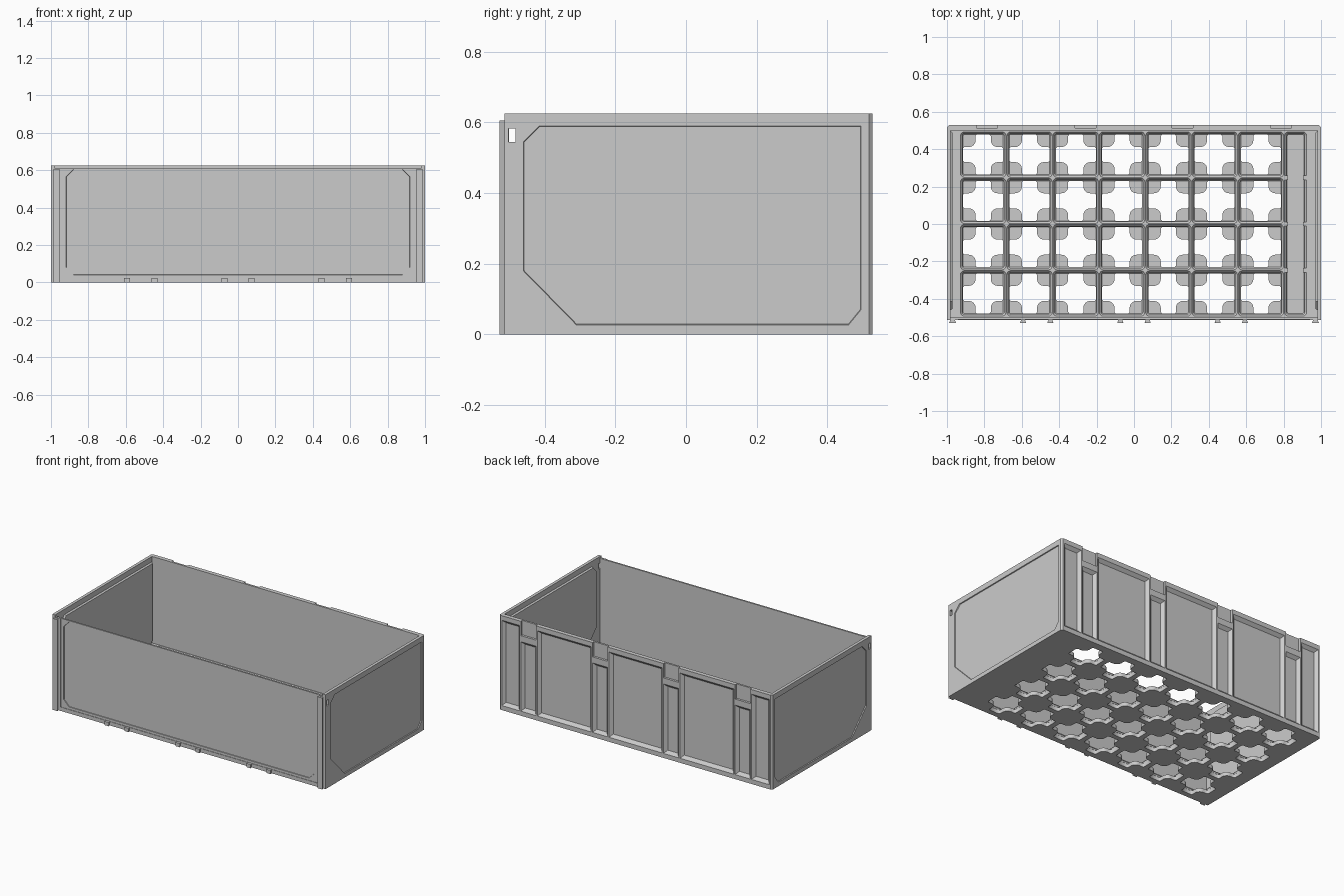
import bpy, bmesh, math
from mathutils import Vector

if "Cube" in bpy.data.objects:
    bpy.data.objects.remove(bpy.data.objects["Cube"])

def add(name, bm):
    me = bpy.data.meshes.new(name)
    bm.to_mesh(me)
    bm.free()
    ob = bpy.data.objects.new(name, me)
    bpy.context.collection.objects.link(ob)
    return ob

def loft(bm, loops):
    """Closed solid through matching 3D loops."""
    rings = [[bm.verts.new(p) for p in lp] for lp in loops]
    n = len(rings[0])
    fs = [bm.faces.new(rings[0]), bm.faces.new(rings[-1])]
    for a, b in zip(rings, rings[1:]):
        for k in range(n):
            fs.append(bm.faces.new((a[k], a[(k + 1) % n], b[(k + 1) % n], b[k])))
    bmesh.ops.recalc_face_normals(bm, faces=fs)

def prisms(name, items):
    """Vertical prisms: (xy outline, z0, z1)."""
    bm = bmesh.new()
    for pts, z0, z1 in items:
        loft(bm, [[(x, y, z) for x, y in pts] for z in (z0, z1)])
    return add(name, bm)

def rect(x0, x1, y0, y1):
    return [(x0, y0), (x1, y0), (x1, y1), (x0, y1)]

def inset(pts, d):
    out, n = [], len(pts)
    for i in range(n):
        p, q, r = (Vector(pts[(i + k) % n]) for k in (-1, 0, 1))
        e, f = (q - p).normalized(), (r - q).normalized()
        a, b = Vector((-e.y, e.x)), Vector((-f.y, f.x))
        out.append(tuple(q + (a + b) * d / (1 + a.dot(b))))
    return out

def carve(ob, mapping, panels):
    """Cut recesses into a wall; panels = (outline, depth, bevel)."""
    bm = bmesh.new()
    for pts, depth, bev in panels:
        loft(bm, [[mapping(u, v, d) for u, v in inset(pts, i)]
                  for d, i in ((-0.02, 0), (0, 0), (depth, bev))])
    cutter = add("recess_cutter", bm)
    cutter.hide_render = True
    m = ob.modifiers.new("recess", 'BOOLEAN')
    m.operation, m.solver, m.object = 'DIFFERENCE', 'EXACT', cutter
    bpy.context.view_layer.objects.active = ob
    bpy.ops.object.modifier_apply(modifier=m.name)
    bpy.data.objects.remove(cutter)

FRONT, BACK, TOP = -0.514, 0.528, 0.625
IN_F, IN_B = -0.50, 0.50

# Side walls: shallow clipped-corner panel outside, matching raised panel inside
side_poly = [(-0.46, 0.18), (-0.31, 0.027), (0.46, 0.027), (0.505, 0.07),
             (0.505, 0.59), (-0.415, 0.59), (-0.46, 0.545)]
side_in = [(min(y, 0.495), z) for y, z in side_poly]
for s, side in ((1, "right"), (-1, "left")):
    wall = prisms(side + "_wall", [(rect(min(s, s * 0.98), max(s, s * 0.98), FRONT, IN_B), 0, TOP)])
    # extend the panel area to the back corner only up to the back wall
    carve(wall, lambda u, v, d: (s * (1 - d), u, v),
          [(inset(side_in, 0.0), 0.006, 0.002),
           (rect(-0.502, -0.482, 0.545, 0.582), 0.05, 0)])
    bm = bmesh.new()
    loft(bm, [[(s * x, y, z) for y, z in inset(side_in, i)] for x, i in ((0.98, 0), (0.970, 0.006))])
    add(side + "_inner_panel", bm)

# Front wall with framed panel
front = prisms("front_wall", [(rect(-0.98, 0.98, FRONT, IN_F), 0, 0.612)])
fmap = lambda u, v, d: (u, FRONT + d, v)
carve(front, fmap, [(rect(-0.94, 0.94, 0.025, 0.64), 0.003, 0)])
c = 0.04
octo = [(-0.92 + c, 0.04), (0.92 - c, 0.04), (0.92, 0.04 + c), (0.92, 0.605 - c),
        (0.92 - c, 0.605), (-0.92 + c, 0.605), (-0.92, 0.605 - c), (-0.92, 0.04 + c)]
carve(front, fmap, [(octo, 0.007, 0.002)])

# Front dovetail rails and small bottom tabs
def dovetail(x, w):
    return [(x - w * 0.7, FRONT), (x - w, -0.528), (x + w, -0.528), (x + w * 0.7, FRONT)]
prisms("front_rails", [(dovetail(s * 0.97, 0.018), 0, 0.605) for s in (-1, 1)])
prisms("front_tabs", [(dovetail(cx + o, 0.016), 0, 0.025)
                      for cx in (-0.52, 0, 0.52) for o in (-0.073, 0.073)])

# Back wall: chamfered ends, wide panels, narrow slots and top notches
back = prisms("back_wall", [([(-1, IN_B), (1, IN_B), (1, 0.517), (0.99, BACK),
                              (-0.99, BACK), (-1, 0.517)], 0, TOP)])
panels = []
for x0, x1 in ((-0.98, -0.85), (-0.72, -0.325), (-0.195, 0.195), (0.325, 0.72), (0.85, 0.98)):
    panels.append((rect(x0, x1, 0.03, 0.595), 0.019, 0.019))
for x in (-0.785, -0.26, 0.26, 0.785):
    panels.append((rect(x - 0.056, x + 0.056, 0.03, 0.49), 0.019, 0.019))
    panels.append((rect(x - 0.056, x + 0.056, 0.53, 0.66), 0.015, 0))
carve(back, lambda u, v, d: (u, BACK - d, v), panels)

# Floor: 7 x 4 cells with cross-shaped openings and stepped corner sockets
P, X0, Y0 = 0.2475, -0.93, -0.495
XE, PAD = X0 + 7 * P, 0.0766
centres = [(X0 + P * (i + 0.5), Y0 + P * (j + 0.5)) for i in range(7) for j in range(4)]

def circle(x, y, r, n=16):
    return [(x + r * math.cos(2 * math.pi * k / n), y + r * math.sin(2 * math.pi * k / n))
            for k in range(n)]

quad = [(0.107, 0.034), (0.1, 0.0406)]
quad += [(PAD + 0.036 * math.cos(a), PAD + 0.036 * math.sin(a))
         for a in (math.radians(270 - 15 * k) for k in range(7))]
quad += [(0.0406, 0.1), (0.034, 0.107)]
cross = []
for k in range(4):
    co, si = round(math.cos(k * math.pi / 2)), round(math.sin(k * math.pi / 2))
    cross += [(x * co - y * si, x * si + y * co) for x, y in quad]

def plate(name, outlines, z0, z1):
    """Flat slab with holes, from a filled 2D curve."""
    cu = bpy.data.curves.new(name, 'CURVE')
    cu.dimensions, cu.fill_mode, cu.extrude = '2D', 'BOTH', (z1 - z0) / 2
    for pts in outlines:
        sp = cu.splines.new('POLY')
        sp.points.add(len(pts) - 1)
        for p, (x, y) in zip(sp.points, pts):
            p.co = (x, y, 0, 1)
        sp.use_cyclic_u = True
    ob = bpy.data.objects.new(name, cu)
    ob.location.z = (z0 + z1) / 2
    bpy.context.collection.objects.link(ob)
    bpy.ops.object.select_all(action='DESELECT')
    ob.select_set(True)
    bpy.context.view_layer.objects.active = ob
    bpy.ops.object.convert(target='MESH')

floor_rect = rect(-0.98, 0.98, IN_F, IN_B)
for name, r, z0, z1 in (("floor_base", 0, 0, 0.01), ("floor_middle", 0.01, 0.01, 0.018),
                        ("floor_top", 0.021, 0.018, 0.025)):
    outlines = [floor_rect] + [[(cx + x, cy + y) for x, y in cross] for cx, cy in centres]
    if r:
        outlines += [circle(cx + sx * PAD, cy + sy * PAD, r)
                     for cx, cy in centres for sx in (-1, 1) for sy in (-1, 1)]
    plate(name, outlines, z0, z1)

# Raised ridges around each cell, plus the narrow spare bay on the right
def rounded(x0, x1, y0, y1, r, n=4):
    pts = []
    for k, (x, y) in enumerate(((x1 - r, y1 - r), (x0 + r, y1 - r), (x0 + r, y0 + r), (x1 - r, y0 + r))):
        for m in range(n + 1):
            a = (k + m / n) * math.pi / 2
            pts.append((x + r * math.cos(a), y + r * math.sin(a)))
    return pts

bm = bmesh.new()
bays = [(cx - P / 2, cx + P / 2, cy - P / 2, cy + P / 2) for cx, cy in centres]
bays.append((XE, 0.925, Y0, -Y0))
for x0, x1, y0, y1 in bays:
    rings = []
    for i, z, r in ((0.0168, 0.025, 0.007), (0.0127, 0.029, 0.011), (0.0127, 0.04, 0.011),
                    (0.002, 0.052, 0.022), (0, 0.052, 0)):
        rings.append([bm.verts.new((x, y, z))
                      for x, y in rounded(x0 + i, x1 - i, y0 + i, y1 - i, r)])
    for a, b in zip(rings, rings[1:]):
        n = len(a)
        for k in range(n):
            bm.faces.new((a[k], b[k], b[(k + 1) % n], a[(k + 1) % n]))
bmesh.ops.remove_doubles(bm, verts=bm.verts, dist=1e-5)
add("floor_ridges", bm)

# Ridge stubs in the spare bay and the flat ledge around the grid
prisms("bay_stubs", [(rect(x0, x1, y - 0.012, y + 0.012), 0.025, 0.052)
                     for y in (-P, 0, P) for x0, x1 in ((XE, XE + 0.022), (0.903, 0.925))])
plate("floor_ledge", [floor_rect, rect(X0, 0.925, Y0, -Y0)], 0.025, 0.052)
